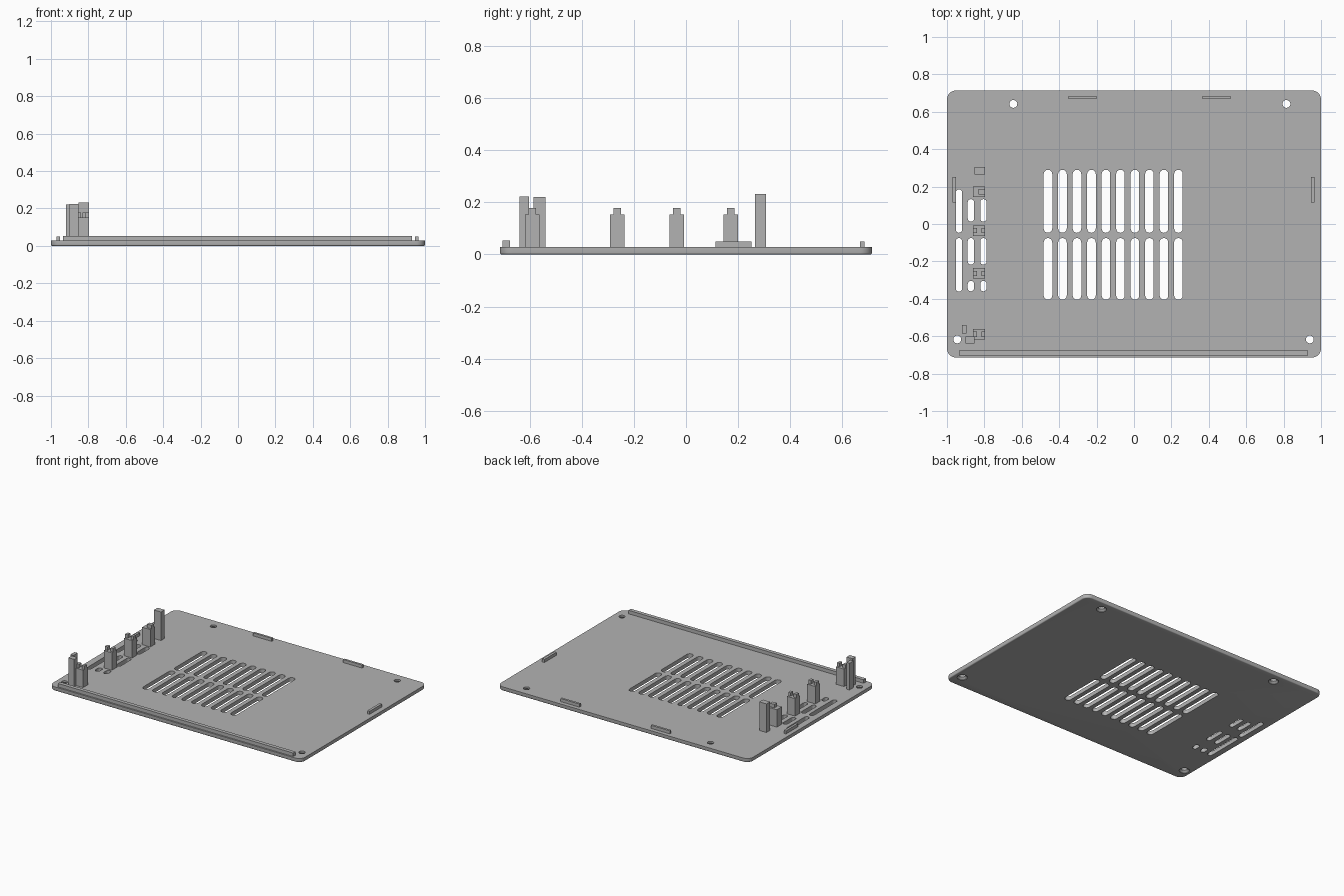
import bpy, bmesh, math
from mathutils import Matrix

TOP = 0.028      # upper surface of the plate
EDGE_Y = 0.714

cube = bpy.data.objects.get("Cube")
if cube:
    bpy.data.objects.remove(cube, do_unlink=True)

grey = bpy.data.materials.new("mid grey plastic")
grey.use_nodes = True
colour = (0.45, 0.45, 0.45, 1)
grey.diffuse_color = colour
grey.node_tree.nodes["Principled BSDF"].inputs["Base Color"].default_value = colour


def finish(bm, name):
    bmesh.ops.recalc_face_normals(bm, faces=bm.faces)
    mesh = bpy.data.meshes.new(name)
    bm.to_mesh(mesh)
    bm.free()
    mesh.materials.append(grey)
    obj = bpy.data.objects.new(name, mesh)
    bpy.context.collection.objects.link(obj)
    return obj


def add_box(bm, x0, x1, y0, y1, z0, z1):
    place = Matrix.Translation(((x0 + x1) / 2, (y0 + y1) / 2, (z0 + z1) / 2))
    size = Matrix.Diagonal((x1 - x0, y1 - y0, z1 - z0, 1))
    return bmesh.ops.create_cube(bm, size=1, matrix=place @ size)["verts"]


def box(name, x0, x1, y0, y1, z1):
    bm = bmesh.new()
    add_box(bm, x0, x1, y0, y1, TOP - 0.004, z1)
    return finish(bm, name)


def prism(bm, outline, z0, z1):
    base = bm.faces.new([bm.verts.new((x, y, z0)) for x, y in outline])
    new = bmesh.ops.extrude_face_region(bm, geom=[base])["geom"]
    for v in new:
        if isinstance(v, bmesh.types.BMVert):
            v.co.z = z1


def slot(bm, x, y0, y1, width, steps=8):
    """Round-ended vent slot running along y."""
    r = width / 2
    outline = []
    for cy, start in ((y1 - r, 0), (y0 + r, math.pi)):
        for i in range(steps + 1):
            a = start + math.pi * i / steps
            outline.append((x + r * math.cos(a), cy + r * math.sin(a)))
    prism(bm, outline, -0.1, 0.1)


def screw_hole(bm, x, y, steps=24):
    """Countersunk hole, wide at the underside."""
    rings = []
    for r, z in ((0.034, -0.01), (0.034, 0.003), (0.021, 0.015), (0.021, 0.1)):
        rings.append([bm.verts.new((x + r * math.cos(a), y + r * math.sin(a), z))
                      for a in (math.tau * i / steps for i in range(steps))])
    for low, high in zip(rings, rings[1:]):
        for i in range(steps):
            j = (i + 1) % steps
            bm.faces.new((low[i], low[j], high[j], high[i]))
    bm.faces.new(rings[0])
    bm.faces.new(rings[-1])


# Base plate with rounded corners and a softened lower edge
bm = bmesh.new()
add_box(bm, -1, 1, -EDGE_Y, EDGE_Y, 0, TOP)
corners = [e for e in bm.edges if abs(e.verts[0].co.z - e.verts[1].co.z) > 0.01]
bmesh.ops.bevel(bm, geom=corners, offset=0.048, segments=8, profile=0.5, affect='EDGES')
rim = [e for e in bm.edges if all(v.co.z < 0.001 for v in e.verts)]
bmesh.ops.bevel(bm, geom=rim, offset=0.007, segments=3, profile=0.5, affect='EDGES')
plate = finish(bm, "base_plate")

# Vent slots and screw holes cut through the plate
bm = bmesh.new()
for i in range(10):
    x = -0.46 + i * 0.0775
    slot(bm, x, -0.047, 0.29, 0.046)
    slot(bm, x, -0.405, -0.075, 0.046)
slot(bm, -0.936, -0.047, 0.185, 0.034)
slot(bm, -0.936, -0.362, -0.075, 0.034)
for x in (-0.872, -0.805):
    for y0, y1 in ((0.012, 0.133), (-0.218, -0.075), (-0.36, -0.304)):
        slot(bm, x, y0, y1, 0.034)
for x, y in ((-0.645, 0.642), (0.815, 0.642), (-0.945, -0.617), (0.94, -0.617)):
    screw_hole(bm, x, y)
cutter = finish(bm, "vent_cutter")
cutter.hide_render = True

cut = plate.modifiers.new("vents", 'BOOLEAN')
cut.operation = 'DIFFERENCE'
cut.solver = 'EXACT'
cut.object = cutter
bpy.context.view_layer.objects.active = plate
plate.select_set(True)
bpy.ops.object.modifier_apply(modifier=cut.name)
bpy.data.objects.remove(cutter, do_unlink=True)
bpy.ops.object.shade_smooth_by_angle(angle=math.radians(32))

# Locating rail and edge tabs
box("front_rail", -0.936, 0.93, -0.703, -0.676, 0.053)
box("back_tab_right", -0.35, -0.2, 0.668, 0.684, 0.05)
box("back_tab_left", 0.367, 0.517, 0.668, 0.684, 0.05)
box("side_tab_right", -0.97, -0.953, 0.114, 0.252, 0.05)
box("side_tab_left", 0.947, 0.965, 0.114, 0.252, 0.05)

# Tall board supports
box("back_post", -0.853, -0.797, 0.265, 0.306, 0.233)
box("front_post", -0.9, -0.853, -0.638, -0.602, 0.223)
box("corner_post", -0.92, -0.896, -0.585, -0.539, 0.22)


def clip_post(name, y, nubs):
    """Square post topped by small locating nubs."""
    bm = bmesh.new()
    add_box(bm, -0.861, -0.797, y - 0.028, y + 0.028, TOP - 0.004, 0.153)
    for x0, x1 in nubs:
        add_box(bm, x0, x1, y - 0.014, y + 0.014, 0.15, 0.178)
    return finish(bm, name)


pair = ((-0.861, -0.84), (-0.816, -0.797))
for i, y in enumerate((-0.59, -0.264, -0.035)):
    clip_post(f"clip_post_{i + 1}", y, pair)
clip_post("clip_post_4", 0.172, ((-0.832, -0.797),))
